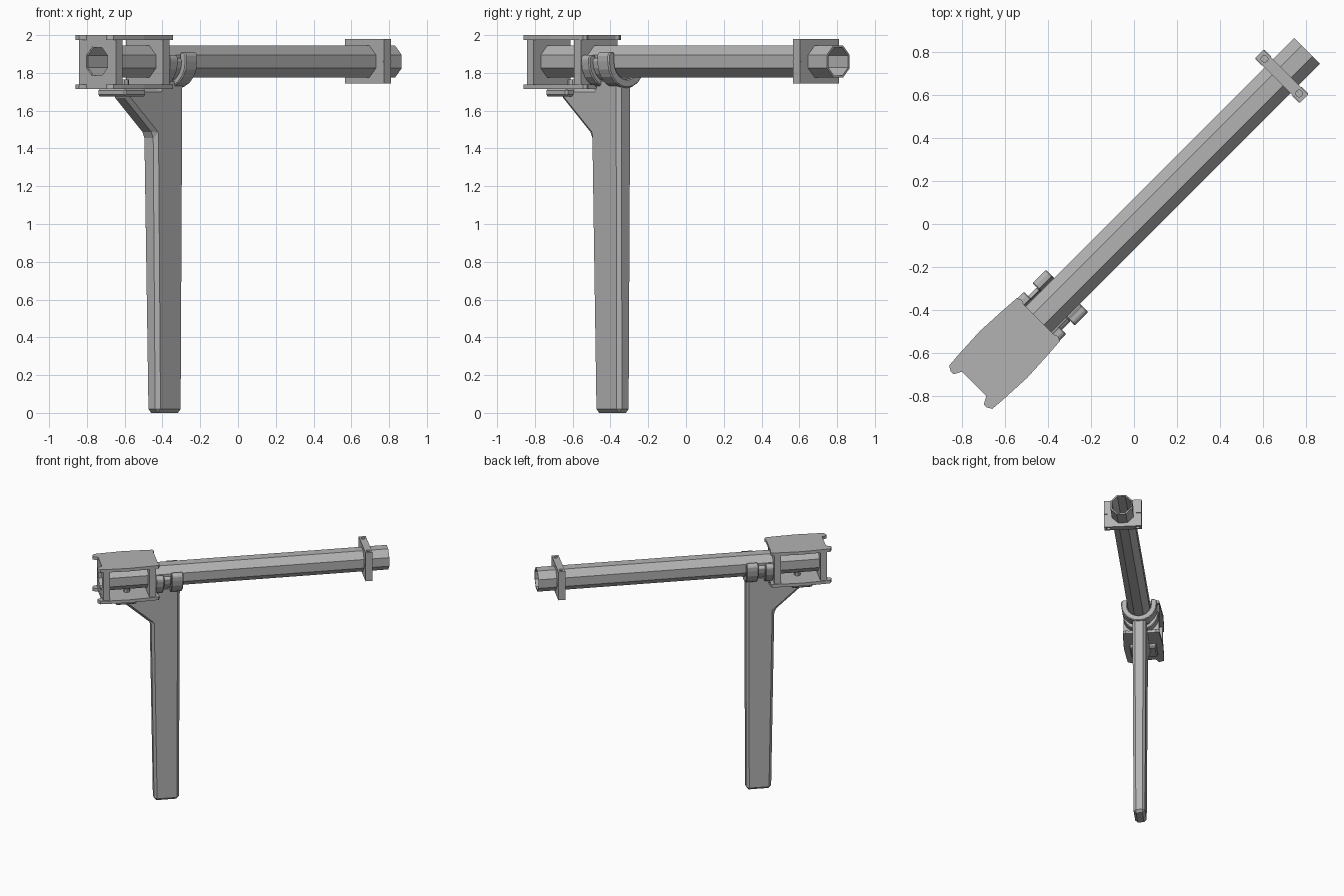
import bpy, bmesh, math
from mathutils import Matrix, Vector

cube = bpy.data.objects.get("Cube")
if cube:
    bpy.data.objects.remove(cube, do_unlink=True)

grey = bpy.data.materials.new("metal grey")
grey.use_nodes = True
colour = (0.45, 0.45, 0.45, 1)
grey.diffuse_color = colour
grey.node_tree.nodes["Principled BSDF"].inputs["Base Color"].default_value = colour

AXIS_Z = 1.86                                   # height of the barrel axis
TURN = Matrix.Rotation(math.radians(45), 4, 'Z')  # parts are laid out along local x


def finish(name, bm, bevel=0, segments=1):
    """Turn a bmesh laid out along x into an object on the diagonal."""
    bmesh.ops.recalc_face_normals(bm, faces=bm.faces)
    bm.transform(TURN)
    mesh = bpy.data.meshes.new(name)
    bm.to_mesh(mesh)
    bm.free()
    mesh.materials.append(grey)
    ob = bpy.data.objects.new(name, mesh)
    bpy.context.collection.objects.link(ob)
    if bevel:
        mod = ob.modifiers.new("edge", 'BEVEL')
        mod.width, mod.segments = bevel, segments
        mod.limit_method = 'ANGLE'
    return ob


def prism(name, outline, offset, bevel=0):
    """Extrude a closed outline of 3D points by an offset vector."""
    bm = bmesh.new()
    face = bm.faces.new([bm.verts.new(p) for p in outline])
    new = bmesh.ops.extrude_face_region(bm, geom=[face])["geom"]
    bmesh.ops.translate(bm, vec=offset, verts=[v for v in new if isinstance(v, bmesh.types.BMVert)])
    return finish(name, bm, bevel)


def box(name, x0, x1, half, z0, z1, bevel=0, y=0):
    outline = [(x0, y - half, z0), (x0, y + half, z0), (x0, y + half, z1), (x0, y - half, z1)]
    return prism(name, outline, (x1 - x0, 0, 0), bevel)


def ring(x, radius, sides=8):
    step = math.tau / sides
    return [(x, radius * math.cos(step * (i + 0.5)), AXIS_Z + radius * math.sin(step * (i + 0.5)))
            for i in range(sides)]


def post(name, x, y, radius, z0, z1, sides=12):
    outline = [(x + radius * math.cos(math.tau * i / sides),
                y + radius * math.sin(math.tau * i / sides), z0) for i in range(sides)]
    return prism(name, outline, (0, 0, z1 - z0))


def cut(ob, cutter):
    mod = ob.modifiers.new("hole", 'BOOLEAN')
    mod.operation, mod.object, mod.solver = 'DIFFERENCE', cutter, 'EXACT'
    bpy.context.view_layer.objects.active = ob
    bpy.ops.object.modifier_apply(modifier=mod.name)
    bpy.data.objects.remove(cutter, do_unlink=True)


def cradle(name, x0, x1, outer, inner, top):
    """U-shaped band open at the top, wrapped under the barrel."""
    arc = [math.pi + math.pi * i / 10 for i in range(11)]
    out = [(x0, outer * math.cos(a), AXIS_Z + outer * math.sin(a)) for a in arc]
    back = [(x0, inner * math.cos(a), AXIS_Z + inner * math.sin(a)) for a in reversed(arc)]
    tips = [(x0, outer, top - 0.015), (x0, outer - 0.015, top), (x0, inner, top)]
    outline = out + tips + back + [(x0, -y, z) for x, y, z in reversed(tips)]
    return prism(name, outline, (x1 - x0, 0, 0), 0.006)


# Barrel: hollow eight-sided tube
R, WALL = 0.0925, 0.012
START, END = -1.05, 1.14
bm = bmesh.new()
loops = [[bm.verts.new(p) for p in ring(x, r)]
         for x, r in ((START, R), (END, R), (END, R - WALL), (START, R - WALL))]
for a, b in zip(loops, loops[1:] + loops[:1]):
    for i in range(8):
        j = (i + 1) % 8
        bm.faces.new((a[i], a[j], b[j], b[i]))
finish("barrel", bm)

# Housing: waisted plates above and below, with small ears at the corners
half_outline = [(-1.053, 0.08), (-1.07, 0.089), (-1.09, 0.1), (-1.09, 0.118), (-1.076, 0.142),
                (-1.02, 0.147), (-0.86, 0.155), (-0.72, 0.148), (-0.63, 0.142), (-0.62, 0.12),
                (-0.628, 0.1)]
for name, z in (("top_plate", 1.975), ("bottom_plate", 1.714)):
    outline = [(x, y, z) for x, y in half_outline]
    outline += [(x, -y, z) for x, y in reversed(half_outline)]
    prism(name, outline, (0, 0, 0.025))

# Housing end walls, with the barrel passing through
for name, x in (("front_wall", -1.052), ("rear_wall", -0.7)):
    wall = box(name, x, x + 0.05, 0.138, 1.73, 1.985)
    cut(wall, prism("wall_cutter", ring(x - 0.1, R - 0.004), (0.3, 0, 0)))

# Tip clamp with two vertical bolt holes
clamp = box("tip_clamp", 0.947, 1.0, 0.147, 1.743, 1.979)
cut(clamp, prism("clamp_cutter", ring(0.8, R - 0.004), (0.4, 0, 0)))
for side in (-1, 1):
    cut(clamp, post("bolt_cutter", 0.974, side * 0.114, 0.016, 1.7, 2.05))
    box("clamp_seam", 0.943, 1.004, 0.022, 1.858, 1.862, y=side * 0.122)

# Grip: tapering handle with a sloped brace reaching under the housing
profile = [(-0.645, 0), (-0.455, 0), (-0.45, 1.775), (-0.62, 1.775), (-0.64, 1.72),
           (-0.9, 1.72), (-0.9, 1.68), (-0.668, 1.475)]
handle = prism("handle", [(x, -0.053, z) for x, z in profile], (0, 0.106, 0))
for v in handle.data.vertices:                  # slimmer towards the foot of the grip
    if v.co.z < 0.1:
        local = TURN.inverted() @ v.co
        local.y *= 0.85
        v.co = TURN @ local
mod = handle.modifiers.new("edge", 'BEVEL')
mod.width, mod.limit_method = 0.02, 'ANGLE'

# Cradle bands holding the barrel above the grip
cradle("main_cradle", -0.53, -0.44, 0.14, 0.093, 1.91)
cradle("cradle_neck", -0.6, -0.53, 0.112, 0.091, 1.88)
cradle("cradle_flange", -0.65, -0.585, 0.14, 0.091, 1.895)

# Mounting foot and its bolt
box("mounting_foot", -0.95, -0.79, 0.105, 1.675, 1.716, 0.01)
post("mounting_bolt", -0.85, 0, 0.025, 1.67, 1.765, 8)
